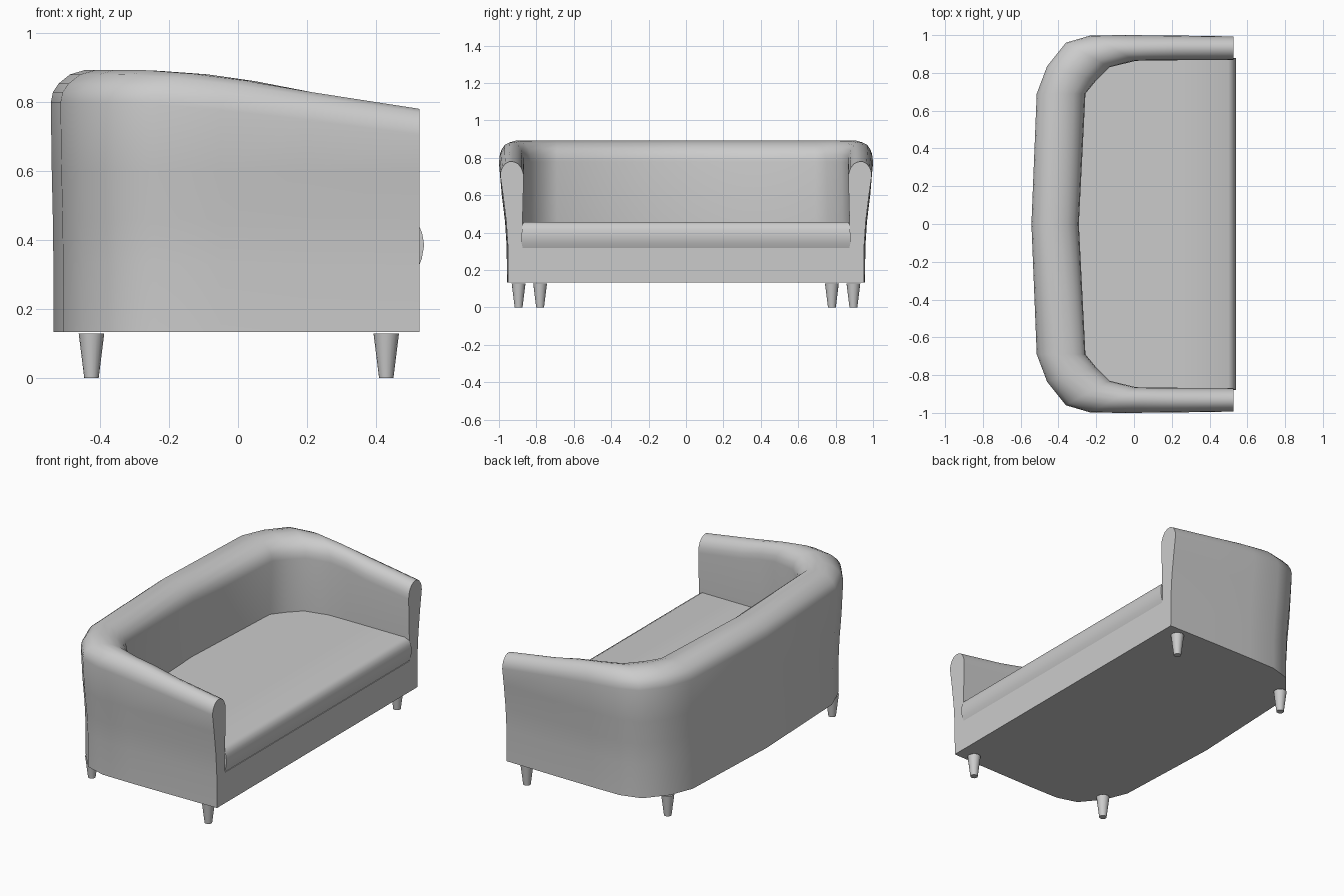
import bpy, bmesh, math
from mathutils import Vector

if "Cube" in bpy.data.objects:
    bpy.data.objects.remove(bpy.data.objects["Cube"])

BOTTOM, SEAT = 0.133, 0.318


def finish(bm, name, angle=40):
    bmesh.ops.remove_doubles(bm, verts=bm.verts, dist=1e-5)
    bmesh.ops.recalc_face_normals(bm, faces=bm.faces)
    mesh = bpy.data.meshes.new(name)
    bm.to_mesh(mesh)
    bm.free()
    ob = bpy.data.objects.new(name, mesh)
    bpy.context.collection.objects.link(ob)
    bpy.ops.object.select_all(action='DESELECT')
    ob.select_set(True)
    bpy.context.view_layer.objects.active = ob
    bpy.ops.object.shade_smooth_by_angle(angle=math.radians(angle))
    return ob


def loft(name, rings, angle=40):
    """Skin a list of closed rings and cap both ends."""
    bm = bmesh.new()
    rows = [[bm.verts.new(p) for p in ring] for ring in rings]
    n = len(rows[0])
    for a, b in zip(rows, rows[1:]):
        for i in range(n):
            j = (i + 1) % n
            bm.faces.new((a[i], a[j], b[j], b[i]))
    bm.faces.new(rows[0])
    bm.faces.new(rows[-1])
    return finish(bm, name, angle)


# Half plan of the wrap-around wall: outer x, y, inner x, y, top height, rounding
half = [
    (0.526, 0.993, 0.526, 0.868, 0.780, 0.075),
    (0.20, 0.998, 0.24, 0.867, 0.828, 0.080),
    (-0.05, 1.0, 0.12, 0.866, 0.862, 0.085),
    (-0.23, 0.998, 0.01, 0.864, 0.882, 0.090),
    (-0.36, 0.96, -0.13, 0.83, 0.892, 0.095),
    (-0.46, 0.835, -0.20, 0.76, 0.893, 0.095),
    (-0.515, 0.69, -0.257, 0.69, 0.893, 0.095),
    (-0.543, 0.0, -0.292, 0.0, 0.893, 0.095),
]
stations = half + [(a, -b, c, -d, h, r) for a, b, c, d, h, r in half[-2::-1]]


def wall_ring(s):
    ox, oy, ix, iy, h, r = s
    # t across the wall, height, amount of inward taper on the outside
    section = [(0, BOTTOM, 1), (0, 0.33, 0.95), (0, 0.46, 0.75), (0, 0.60, 0.35),
               (0, h - r, 0), (0.025, h - 0.68 * r, 0), (0.09, h - 0.42 * r, 0),
               (0.22, h - 0.14 * r, 0), (0.40, h, 0), (0.58, h - 0.02 * r, 0),
               (0.76, h - 0.16 * r, 0), (0.90, h - 0.45 * r, 0), (0.98, h - 0.8 * r, 0),
               (1, h - 1.2 * r, 0), (0.95, 0.46, 0), (0.94, SEAT, 0), (0.94, BOTTOM, 0)]
    ring = []
    for t, z, k in section:
        x = ox + (ix - ox) * t + (0.008 * k if ox < -0.3 else 0)
        y = (oy + (iy - oy) * t) * (1 - 0.043 * k)
        ring.append(Vector((x, y, z)))
    return ring


# Arms and back as one swept wall
rings = [wall_ring(s) for s in stations]
loft("arms_and_back", rings)

# Base fills the floor plan enclosed by the wall
plan = [r[-1] for r in rings]
loft("seat_base", [[(p.x, p.y, z) for p in plan] for z in (BOTTOM, SEAT)])

# Seat cushion with a rounded front edge
cushion_rows = [(0.318, 0.522, 0.0), (0.345, 0.533, 0.004), (0.385, 0.540, 0.004),
                (0.42, 0.534, 0.002), (0.443, 0.524, -0.002), (0.457, 0.500, -0.008)]
cushion = []
for z, front, grow in cushion_rows:
    row = []
    for p in plan:
        x = front if p.x > 0.5 else p.x
        row.append((x, p.y * (1 + grow), z))
    cushion.append(row)
loft("seat_cushion", cushion)

# Tapered legs, the rear pair set further in
for name, x, y in (("front_leg", 0.43, 0.895), ("rear_leg", -0.425, 0.78)):
    for side in (-1, 1):
        bm = bmesh.new()
        bmesh.ops.create_cone(bm, cap_ends=True, segments=16, radius1=0.021,
                              radius2=0.037, depth=0.128)
        bmesh.ops.translate(bm, verts=bm.verts, vec=(x, side * y, 0.064))
        finish(bm, name + ("_left" if side < 0 else "_right"))
